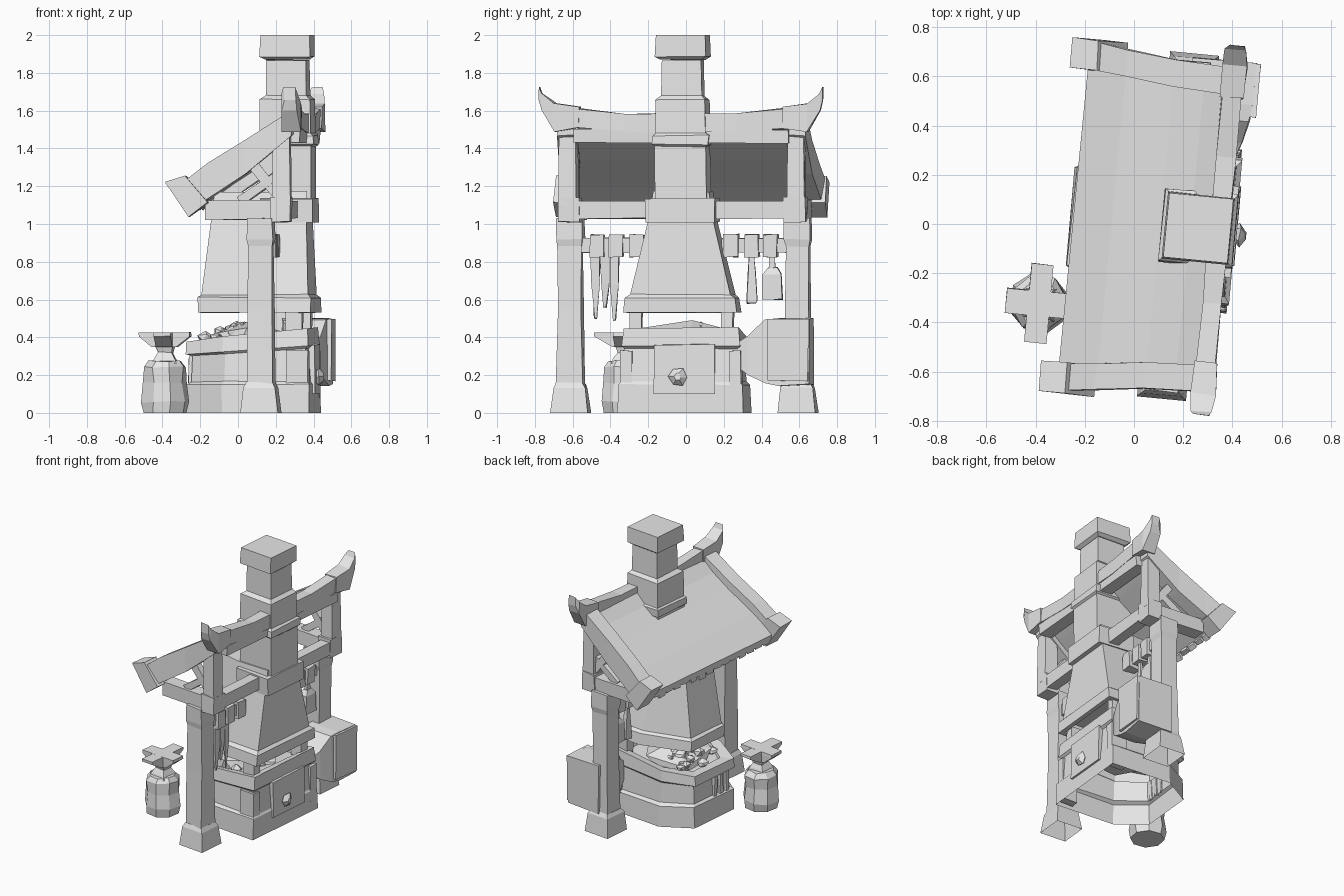
import bpy, bmesh, math, random
from mathutils import Vector

random.seed(4)
if "Cube" in bpy.data.objects:
    bpy.data.objects.remove(bpy.data.objects["Cube"])

TURN = -math.radians(5.5)   # the whole building stands slightly turned
CENTRE = (.007, .008, 0)
stone = bpy.data.materials.new("plain_grey")
stone.use_nodes = True
GREY = (0.8, 0.8, 0.8, 1)
stone.diffuse_color = GREY
stone.node_tree.nodes["Principled BSDF"].inputs["Base Color"].default_value = GREY


def finish(name, bm, jitter=0.004):
    for v in bm.verts:
        if 0.01 < v.co.z < 1.99:
            v.co += Vector([random.uniform(-jitter, jitter) for _ in range(3)])
    bmesh.ops.recalc_face_normals(bm, faces=bm.faces)
    me = bpy.data.meshes.new(name)
    bm.to_mesh(me)
    bm.free()
    me.materials.append(stone)
    ob = bpy.data.objects.new(name, me)
    ob.rotation_euler.z = TURN
    ob.location = CENTRE
    bpy.context.collection.objects.link(ob)
    return ob


def loft(name, rings, jitter=0.004, bottom=True):
    """Skin a list of equal-length point rings and cap the ends."""
    bm = bmesh.new()
    rows = [[bm.verts.new(p) for p in r] for r in rings]
    n = len(rows[0])
    for a, b in zip(rows, rows[1:]):
        for i in range(n):
            j = (i + 1) % n
            bm.faces.new((a[i], a[j], b[j], b[i]))
    if bottom:
        bm.faces.new(rows[0])
    bm.faces.new(rows[-1])
    return finish(name, bm, jitter)


def rect(u0, u1, v0, v1, z):
    return [(u0, v0, z), (u1, v0, z), (u1, v1, z), (u0, v1, z)]


def box(name, u0, u1, v0, v1, z0, z1):
    return loft(name, [rect(u0, u1, v0, v1, z0), rect(u0, u1, v0, v1, z1)])


def column(name, u, v, levels, bottom=True):
    """Square column from (z, half width) levels."""
    return loft(name, [rect(u - h, u + h, v - h, v + h, z) for z, h in levels], bottom=bottom)


def along_v(name, sections):
    """Beam along v from (v, u0, u1, z0, z1) sections."""
    return loft(name, [[(a, v, c), (b, v, c), (b, v, d), (a, v, d)] for v, a, b, c, d in sections])


def prism(name, profile, v0, v1):
    return loft(name, [[(u, v, z) for u, z in profile] for v in (v0, v1)])


def strut(name, p, q, v, w):
    p, q = Vector(p), Vector(q)
    d = (q - p).normalized() * w
    n = Vector((-d.y, d.x))
    return prism(name, [p + n, p - n, q - n, q + n], v - w, v + w)


def plan(back, front, flat, bend, wide, z, tilt=0.0):
    """Six-sided hearth outline with long chamfers on the low side."""
    pts = [(back, -flat), (bend, -wide), (front, -wide), (front, wide), (bend, wide), (back, flat)]
    return [(u, v, z + tilt * (u - back)) for u, v in pts]


# hearth base, open underneath, with raised rim and sunken bed
loft("hearth_base", [
    plan(-.262, .402, .2, -.06, .335, 0), plan(-.258, .40, .2, -.06, .33, .15),
    plan(-.24, .39, .18, -.05, .312, .165), plan(-.235, .38, .18, -.05, .30, .30, .07),
    plan(-.27, .397, .2, -.06, .315, .31, .07), plan(-.26, .39, .2, -.06, .305, .38, .11),
    plan(-.19, .34, .14, -.03, .245, .38, .11), plan(-.18, .33, .14, -.03, .24, .36, .08)], bottom=False)
for i in range(3):
    box("vent_bar", -.257, -.23, -.16 + i * .06, -.13 + i * .06, .16, .30)
for s in (-1, 1):
    box("corner_pilaster", .28, .398, s * .26, s * .322, .02, .33)
    box("hood_support", .27, .36, s * .21, s * .275, .40, .56)

# ash door and its knob
box("hearth_door", .37, .412, -.137, .183, .10, .36)
loft("door_knob", [[(u, -.01 + r * math.cos(i * math.pi / 3), .19 + r * math.sin(i * math.pi / 3))
                    for i in range(6)] for u, r in ((.40, .03), (.425, .05), (.45, .02))])


# coal heap filling the bed
def rock(name, u, v, z, r, flat=1.0):
    bm = bmesh.new()
    bmesh.ops.create_icosphere(bm, subdivisions=1, radius=r)
    for k in bm.verts:
        k.co = Vector((k.co.x + u, k.co.y + v, k.co.z * flat + z))
    return finish(name, bm, r * .2)


rock("coal_heap", .03, 0, .365, .235, .5)
for i in range(44):
    a, d = random.uniform(0, math.tau), random.uniform(.02, .22)
    rock("coal", .01 + d * math.cos(a), d * math.sin(a), .462 - d * .32, random.uniform(.03, .05), .8)

# smoke hood
loft("smoke_hood", [
    plan(-.16, .36, .13, .12, .24, .60), plan(-.175, .375, .14, .13, .26, .53),
    plan(-.205, .41, .17, .14, .302, .53), plan(-.205, .41, .17, .14, .292, .61),
    plan(-.185, .39, .16, .13, .265, .625), plan(-.135, .375, .14, .12, .175, 1.0),
    plan(-.12, .37, .12, .12, .15, 1.17)])

# chimney
CU = .256
column("chimney_shaft", CU, 0, [(1.02, .137), (1.41, .135), (1.42, .15), (1.47, .15), (1.48, .135),
                                (1.66, .132), (1.68, .108), (1.87, .105)])
column("chimney_cap", CU, 0, [(1.87, .11), (1.885, .135), (2.0, .131)])
box("chimney_collar", .13, .408, -.185, .185, 1.01, 1.135)

# timber frame, one end on each side
for s in (-1, 1):
    column("post", .173, s * .605, [(.13, .07), (.55, .064), (.88, .062), (.92, .07), (1.03, .068)])
    column("post_foot", .173, s * .605, [(0, .1), (.13, .085), (.16, .07)], bottom=False)
    box("gable_beam", -.12, .30, s * .55, s * .65, 1.025, 1.125)
    box("beam_end_collar", .228, .335, s * .542, s * .66, 1.01, 1.14)
    column("upper_post", .285, s * .605, [(1.1, .048), (1.52, .043)])
    strut("gable_brace", (.27, 1.14), (.12, 1.33), s * .605, .026)
    strut("gable_cross_brace", (.06, 1.12), (.25, 1.25), s * .605, .024)
    box("long_beam", .25, .33, s * .1, s * .57, 1.03, 1.12)
    box("purlin", .28, .375, s * .1, s * .57, 1.43, 1.5)
    along_v("ridge_beam", [(s * .1, .30, .38, 1.485, 1.585), (s * .3, .30, .38, 1.49, 1.585),
                           (s * .57, .30, .38, 1.51, 1.615)])
    along_v("ridge_horn", [(s * .54, .295, .385, 1.51, 1.62), (s * .67, .29, .39, 1.49, 1.64),
                           (s * .74, .295, .38, 1.60, 1.69), (s * .755, .31, .37, 1.655, 1.725)])
    # gable rafter with heavy lower end
    loft("gable_rafter", [[(u, s * (v - .055), a), (u, s * (v + .055), a), (u, s * (v + .055), b), (u, s * (v - .055), b)]
                          for u, v, a, b in ((.34, .605, 1.47, 1.6), (.1, .615, 1.265, 1.445),
                                             (-.1, .64, 1.135, 1.32), (-.21, .655, 1.08, 1.24))])
    prism("rafter_end", [(-.33, 1.22), (-.22, 1.255), (-.10, 1.115), (-.20, 1.035)], s * .597, s * .722)

# sagging roof slab and ragged eave tucked beneath
line = [(.345, 1.575), (.22, 1.47), (.1, 1.385), (-.1, 1.255), (-.255, 1.14)]
prism("roof", line + [(u + .01, z - .045) for u, z in reversed(line)], -.6, .6)
for i in range(14):
    v = -.56 + i * .083
    drop = random.uniform(.01, .04)
    prism("eave_shingle", [(-.22, 1.14), (-.246, 1.12), (-.243, 1.10 - drop), (-.215, 1.10)],
          v - .032, v + .032)

# tool racks between posts and hood
for s in (-1, 1):
    box("tool_rack", .17, .215, s * .2, s * .56, .85, .925)
    for v in (.25, .36, .46):
        box("rack_clamp", .15, .235, s * (v - .038), s * (v + .038), .825, .945)


def hanging(name, v, levels):
    loft(name, [rect(.195 - h * .6, .195 + h * .6, v - h, v + h, z) for z, h in levels])


for v, low in ((-.47, .5), (-.42, .56), (-.37, .49)):
    hanging("tongs", v, [(.93, .02), (.82, .024), (.68, .02), (low, .006)])
hanging("hanging_hammer", .36, [(.85, .012), (.74, .02), (.6, .028), (.58, .024)])
hanging("bucket_strap", .47, [(.85, .015), (.73, .02)])
hanging("hanging_bucket", .47, [(.77, .025), (.735, .05), (.6, .055)])

# bellows feeding the hearth
along_v("bellows", [(.26, .29, .36, .27, .34), (.36, .25, .40, .20, .41), (.45, .19, .42, .16, .49),
                    (.52, .18, .43, .14, .5), (.69, .17, .43, .15, .5)])
box("bellows_plate", .40, .445, .47, .685, .17, .495)

# stump with small anvil
AU, AV = -.36, -.367


def disc(r, z, n=8):
    return [(AU + r * math.cos(i * math.tau / n + .3), AV + r * math.sin(i * math.tau / n + .3), z) for i in range(n)]


loft("stump", [disc(.115, 0), disc(.125, .06), disc(.115, .16), disc(.118, .24), disc(.09, .275)], .007)
column("anvil_neck", AU, AV, [(.26, .065), (.29, .055), (.32, .036), (.36, .05)])
for name, a, b in (("anvil_long_arm", .045, .16), ("anvil_cross_arm", .135, .05)):
    loft(name, [rect(AU - p, AU + p, AV - q, AV + q, z)
                for p, q, z in ((min(a, .065), min(b, .065), .35), (a, b, .405), (a, b, .425))], .002)
